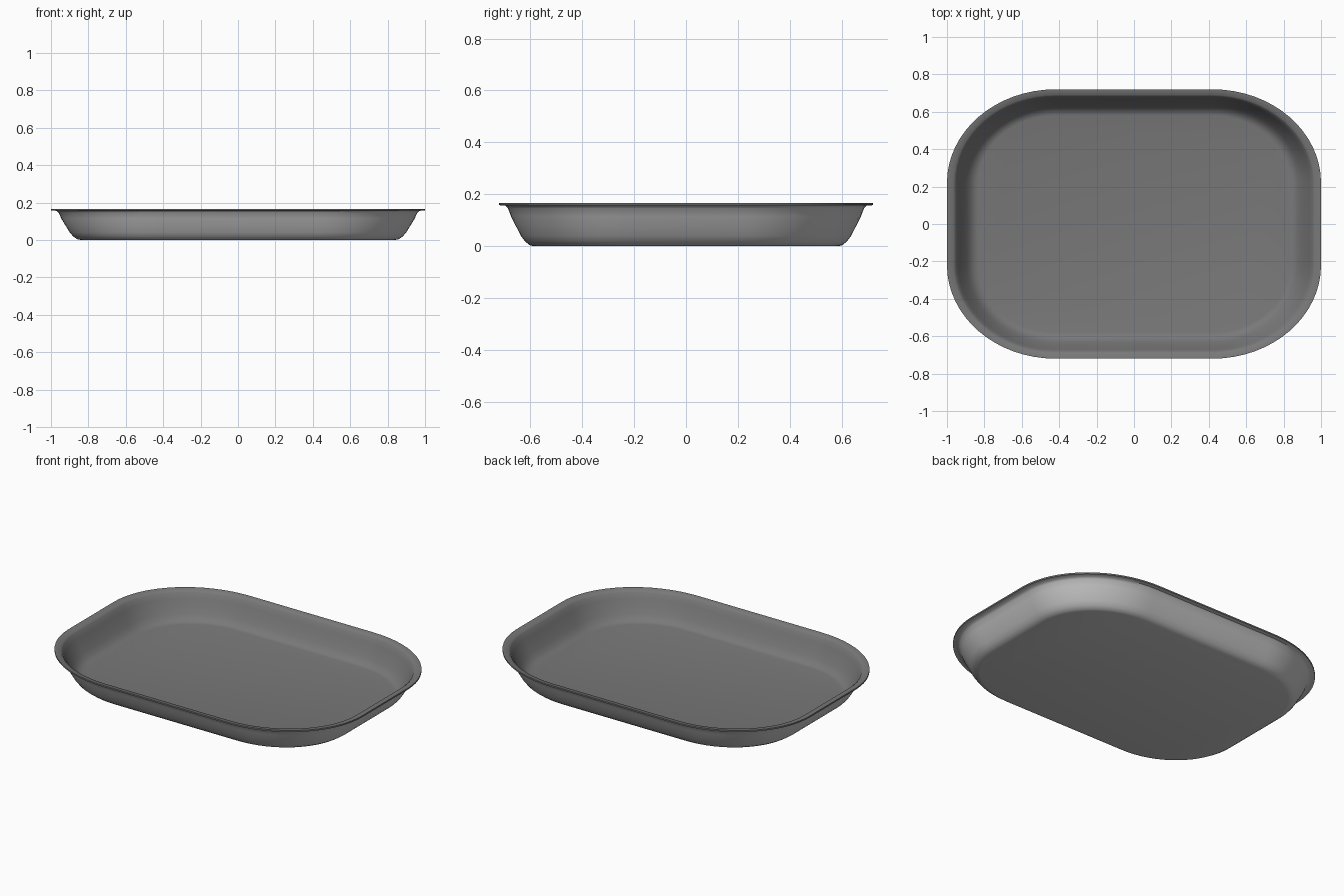
import bpy, bmesh, math

cube = bpy.data.objects.get("Cube")
if cube:
    bpy.data.objects.remove(cube, do_unlink=True)


def material(name, value):
    m = bpy.data.materials.new(name)
    m.use_nodes = True
    colour = (value, value, value, 1)
    m.diffuse_color = colour
    m.node_tree.nodes["Principled BSDF"].inputs["Base Color"].default_value = colour
    return m


STEPS = 16           # segments per rounded corner
CORNER = (0.42, 0.22)  # corner centre
RADIUS = (0.58, 0.50)  # corner radii at the rim


def outline(inset, z):
    """Rounded rectangle, pulled in by the inset."""
    points = []
    for quarter, (sx, sy) in enumerate([(1, 1), (-1, 1), (-1, -1), (1, -1)]):
        for i in range(STEPS + 1):
            a = (quarter + i / STEPS) * math.pi / 2
            points.append((sx * CORNER[0] + (RADIUS[0] - 1.2 * inset) * math.cos(a),
                           sy * CORNER[1] + (RADIUS[1] - inset) * math.sin(a), z))
    return points


# Wall section from the rim down to the base: inset, height
section = [(0, 0.158), (0.024, 0.156), (0.034, 0.146), (0.046, 0.115),
           (0.066, 0.075), (0.084, 0.04), (0.1, 0.018), (0.118, 0.004), (0.135, 0)]
inner = [(0, 0.167)] + [(d + 0.005, z + 0.008) for d, z in section[1:]]

bm = bmesh.new()


def skin(profile, mat):
    """Loft the section around the outline and cap the flat centre."""
    rings = [[bm.verts.new(p) for p in outline(d, z)] for d, z in profile]
    n = len(rings[0])
    faces = [bm.faces.new((a[i], a[(i + 1) % n], b[(i + 1) % n], b[i]))
             for a, b in zip(rings, rings[1:]) for i in range(n)]
    faces.append(bm.faces.new(rings[-1]))
    for f in faces:
        f.material_index = mat
    return rings[0]


# Outer shell, inner shell and the thin rim edge joining them
low = skin(section, 0)
high = skin(inner, 1)
for i in range(len(low)):
    j = (i + 1) % len(low)
    bm.faces.new((low[i], low[j], high[j], high[i])).material_index = 1

bmesh.ops.recalc_face_normals(bm, faces=bm.faces)
mesh = bpy.data.meshes.new("tray")
bm.to_mesh(mesh)
bm.free()
mesh.materials.append(material("light grey outside", 0.55))
mesh.materials.append(material("dark grey inside", 0.19))

tray = bpy.data.objects.new("tray", mesh)
bpy.context.collection.objects.link(tray)
bpy.context.view_layer.objects.active = tray
tray.select_set(True)
bpy.ops.object.shade_smooth_by_angle(angle=math.radians(40))
